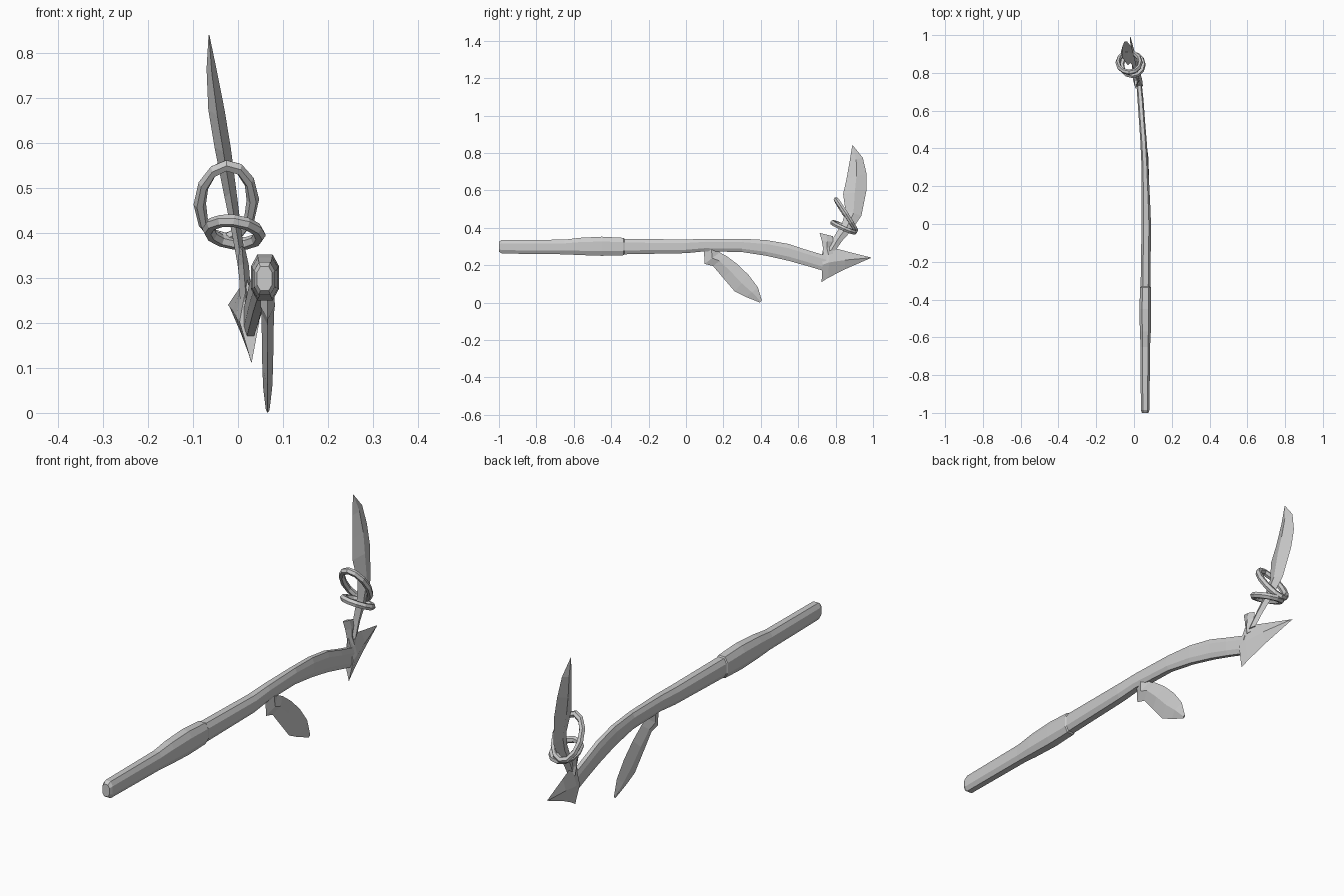
import bpy, bmesh, math
from mathutils import Vector

if "Cube" in bpy.data.objects:
    bpy.data.objects.remove(bpy.data.objects["Cube"])


def loft(name, rings):
    """Skin equal-sized rings of points and cap both ends."""
    bm = bmesh.new()
    rows = [[bm.verts.new(p) for p in r] for r in rings]
    n = len(rows[0])
    for a, b in zip(rows, rows[1:]):
        for i in range(n):
            j = (i + 1) % n
            bm.faces.new((a[i], a[j], b[j], b[i]))
    bm.faces.new(rows[0][::-1])
    bm.faces.new(rows[-1])
    bmesh.ops.remove_doubles(bm, verts=bm.verts, dist=0.0002)
    bmesh.ops.recalc_face_normals(bm, faces=bm.faces)
    me = bpy.data.meshes.new(name)
    bm.to_mesh(me)
    bm.free()
    ob = bpy.data.objects.new(name, me)
    bpy.context.collection.objects.link(ob)
    return ob


def blade(name, sections, x_at):
    """Diamond-section blade: each section is edge A (y, z), edge B (y, z), half thickness."""
    rings = []
    for ya, za, yb, zb, t in sections:
        ym, zm = (ya + yb) / 2, (za + zb) / 2
        xm = x_at(ym, zm)
        rings.append([(x_at(ya, za), ya, za), (xm + t, ym, zm),
                      (x_at(yb, zb), yb, zb), (xm - t, ym, zm)])
    return loft(name, rings)


# Shaft: y, centre x, half width, bottom z, top z
shaft = [(-1, .059, .017, .272, .325), (-.985, .059, .023, .262, .335),
         (-.65, .06, .025, .258, .336), (-.57, .06, .029, .254, .346),
         (-.45, .06, .031, .25, .352), (-.335, .061, .029, .253, .346),
         (-.33, .061, .026, .258, .341), (0, .065, .025, .264, .337),
         (.1, .063, .023, .274, .341), (.3, .058, .018, .27, .341),
         (.43, .051, .017, .25, .334), (.55, .042, .016, .223, .313),
         (.65, .035, .016, .195, .28), (.75, .026, .014, .165, .25)]
rings = []
for y, x, w, lo, hi in shaft:
    zc, h = (lo + hi) / 2, (hi - lo) / 2
    rings.append([(x + w * a, y, zc + h * b) for a, b in
                  ((1, .5), (.55, 1), (-.55, 1), (-1, .5),
                   (-1, -.5), (-.55, -1), (.55, -1), (1, -.5))])
loft("shaft", rings)

# Leaf-shaped prong below the shaft
blade("lower_prong", [
    (.095, .29, .175, .30, .014), (.10, .207, .18, .268, .016),
    (.145, .195, .215, .25, .014), (.20, .13, .275, .205, .013),
    (.26, .06, .335, .147, .012), (.32, .03, .385, .08, .010),
    (.395, .0, .405, .012, .004)], lambda y, z: .066)

# Barbed arrow head at the end of the shaft
def head_x(y, z):
    return .03 - .17 * (y - .725) - .04 * (z - .11)


blade("arrow_head", [
    (.725, .11, .735, .295, .022), (.76, .132, .77, .297, .024),
    (.85, .178, .85, .276, .016), (.99, .239, .99, .241, .002)], head_x)

# Curved socket that carries the upper blade
blade("blade_socket", [
    (.725, .245, .80, .265, .014), (.733, .29, .772, .297, .012),
    (.726, .33, .785, .325, .012), (.714, .372, .785, .355, .007)],
    lambda y, z: .016 - .08 * (z - .28))

# Upper blade with its narrow tang
blade("upper_blade", [
    (.75, .275, .80, .28, .010), (.787, .345, .835, .33, .010),
    (.835, .425, .885, .385, .011), (.853, .49, .938, .465, .014),
    (.84, .58, .965, .60, .018), (.858, .66, .965, .69, .018),
    (.875, .755, .945, .775, .011), (.889, .84, .892, .84, .001)],
    lambda y, z: .022 - .165 * (z - .25) + max(0, z - .72) * .09)


def ring(name, center, u, v, tube=.014, n=12, m=6):
    """Faceted elliptical ring; u and v are its half axes."""
    c, u, v = Vector(center), Vector(u), Vector(v)
    nrm = u.cross(v).normalized()
    bm = bmesh.new()
    rows = []
    for i in range(n):
        a = math.tau * i / n
        mid = u * math.cos(a) + v * math.sin(a)
        out = mid.normalized()
        rows.append([bm.verts.new(c + mid + tube * (
            out * math.cos(math.tau * k / m) + nrm * math.sin(math.tau * k / m)))
            for k in range(m)])
    for i in range(n):
        for k in range(m):
            a, b, l = rows[i], rows[(i + 1) % n], (k + 1) % m
            bm.faces.new((a[k], b[k], b[l], a[l]))
    bmesh.ops.recalc_face_normals(bm, faces=bm.faces)
    me = bpy.data.meshes.new(name)
    bm.to_mesh(me)
    bm.free()
    bpy.context.collection.objects.link(bpy.data.objects.new(name, me))


# Two loose rings around the tang
ring("upper_ring", (-.026, .855, .469), (.059, 0, .005), (0, .052, -.081))
ring("lower_ring", (-.009, .843, .402), (.057, 0, -.006), (0, .058, -.025))
